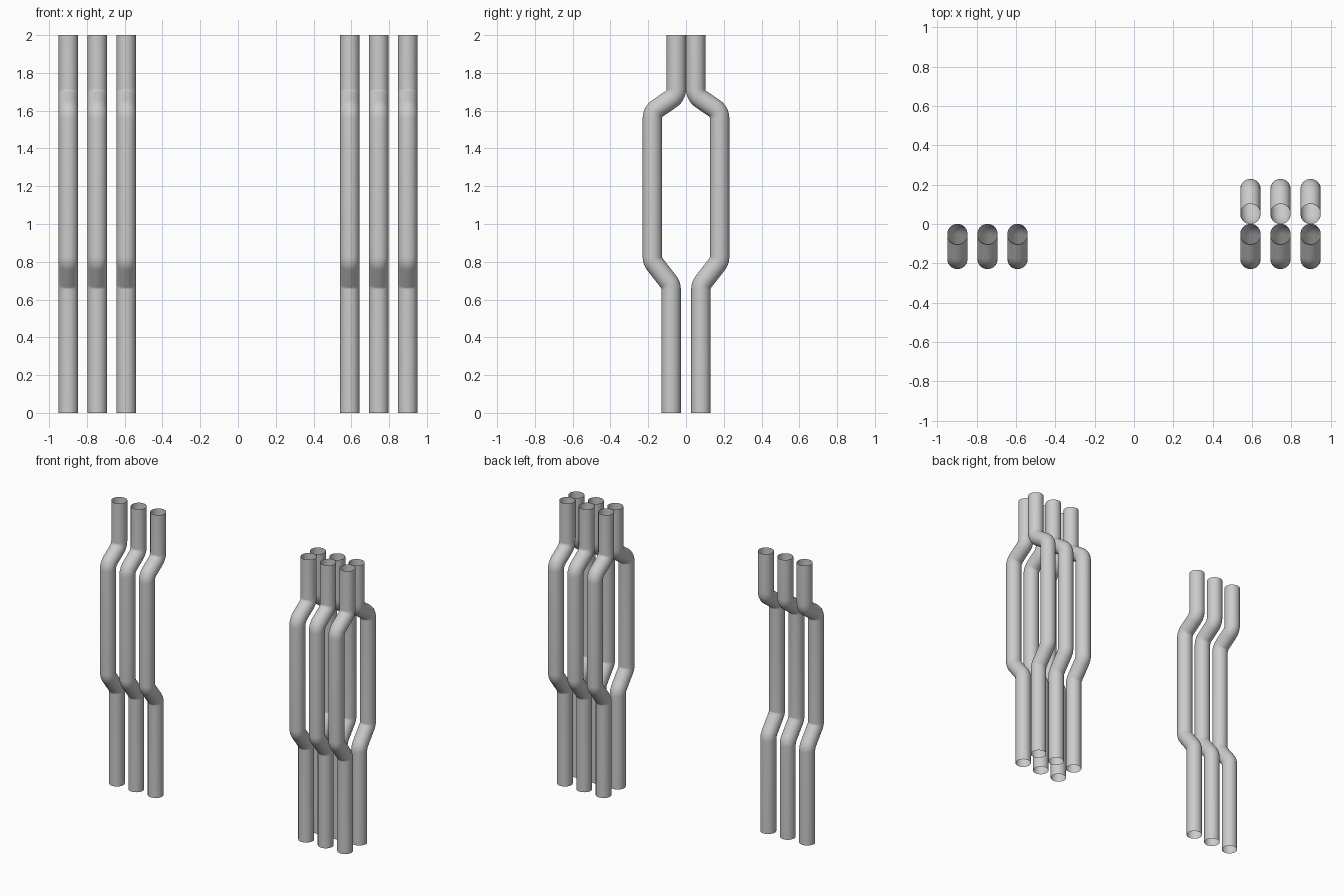
import bpy, bmesh, math
from mathutils import Vector

if "Cube" in bpy.data.objects:
    bpy.data.objects.remove(bpy.data.objects["Cube"])

RADIUS = 0.0515     # pipe radius
BEND = 0.067        # bend radius
SIDES = 32
STEPS = 8

# Centre line of one pipe as (outward y, z) corner points
CORNERS = [Vector(p) for p in [(0.079, 0), (0.079, 0.677), (0.178, 0.804),
                               (0.178, 1.594), (0.051, 1.68), (0.051, 2.0)]]


def rounded_path():
    """Return (point, direction) pairs with each corner turned into an arc."""
    path = [(CORNERS[0], Vector((0, 1)))]
    for a, b, c in zip(CORNERS, CORNERS[1:], CORNERS[2:]):
        d1, d2 = (b - a).normalized(), (c - b).normalized()
        turn = math.atan2(d1.x * d2.y - d1.y * d2.x, d1.dot(d2))
        sign = math.copysign(1, turn)
        start = b - d1 * BEND * math.tan(abs(turn) / 2)
        centre = start + Vector((-d1.y, d1.x)) * sign * BEND
        a1 = math.atan2(d1.y, d1.x)
        for i in range(STEPS + 1):
            ang = a1 + turn * i / STEPS
            d = Vector((math.cos(ang), math.sin(ang)))
            path.append((centre - Vector((-d.y, d.x)) * sign * BEND, d))
    path.append((CORNERS[-1], Vector((0, 1))))
    return path


def make_pipe(name, x, side):
    """Sweep an open-ended round tube along the bent path."""
    bm = bmesh.new()
    rings = []
    for p, d in rounded_path():
        ring = []
        for k in range(SIDES):
            t = 2 * math.pi * k / SIDES
            u, v = RADIUS * math.cos(t), RADIUS * math.sin(t)
            ring.append(bm.verts.new((x + u, side * (p.x + v * d.y), p.y - v * d.x)))
        rings.append(ring)
    for r1, r2 in zip(rings, rings[1:]):
        for k in range(SIDES):
            n = (k + 1) % SIDES
            face = [r1[k], r1[n], r2[n], r2[k]]
            bm.faces.new(face if side > 0 else face[::-1])
    mesh = bpy.data.meshes.new(name)
    bm.to_mesh(mesh)
    bm.free()
    mesh.shade_smooth()
    obj = bpy.data.objects.new(name, mesh)
    bpy.context.collection.objects.link(obj)


# Left bank has a front row only; right bank has front and back rows
for i, x in enumerate((0.592, 0.745, 0.898), 1):
    make_pipe(f"left_front_pipe_{i}", -x, -1)
    make_pipe(f"right_front_pipe_{i}", x, -1)
    make_pipe(f"right_back_pipe_{i}", x, 1)
